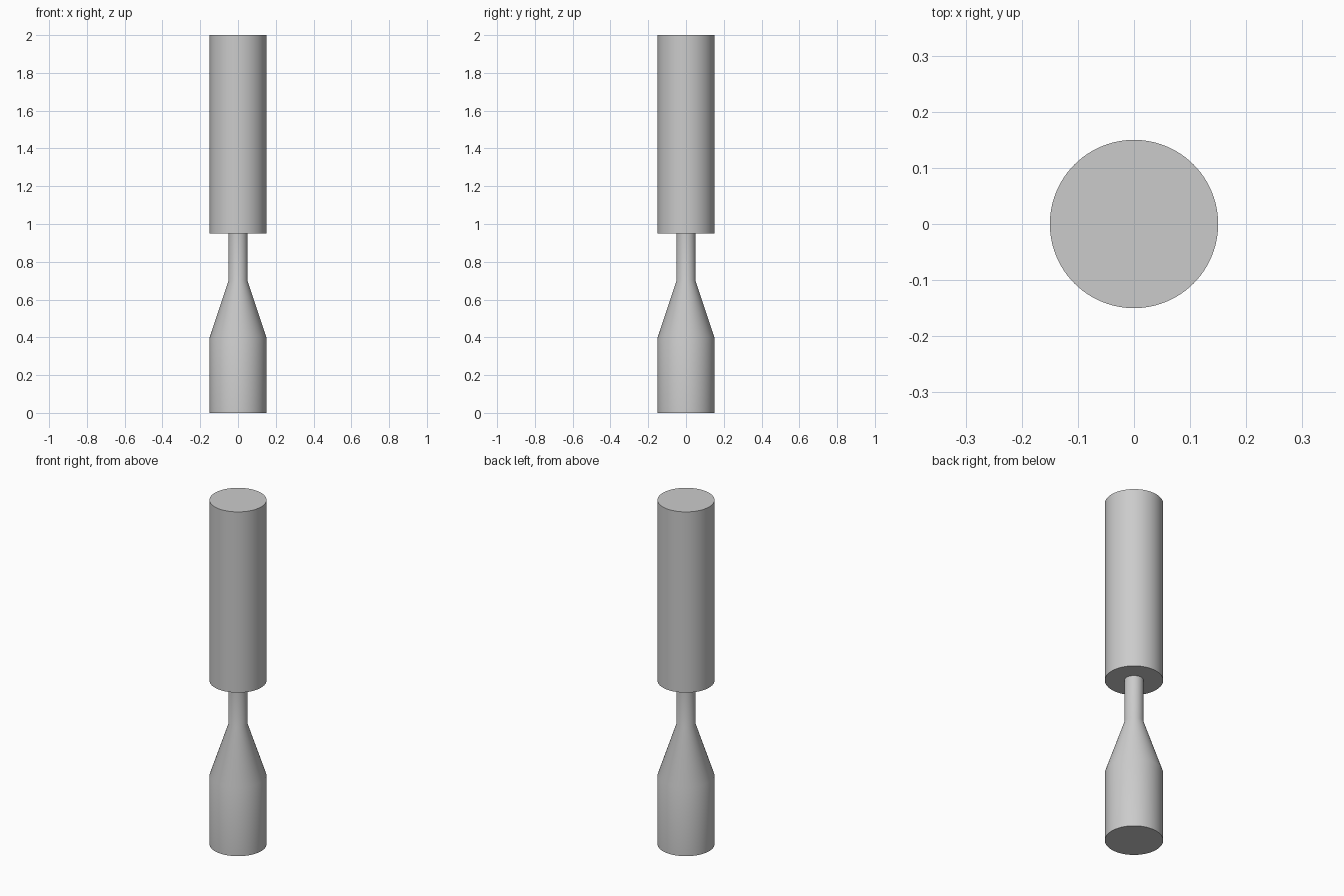
import bpy
import bmesh
import math

cube = bpy.data.objects.get("Cube")
if cube:
    bpy.data.objects.remove(cube, do_unlink=True)

SEGMENTS = 96

grey = bpy.data.materials.new("plain_grey")
grey.use_nodes = True
colour = (0.6, 0.6, 0.6, 1)
grey.diffuse_color = colour
grey.node_tree.nodes["Principled BSDF"].inputs["Base Color"].default_value = colour


def turned_part(name, profile):
    """Spin a (radius, height) profile around z and cap both ends."""
    bm = bmesh.new()
    rings = []
    for radius, z in profile:
        angles = [math.tau * i / SEGMENTS for i in range(SEGMENTS)]
        rings.append([bm.verts.new((radius * math.cos(a), radius * math.sin(a), z))
                      for a in angles])
    for low, high in zip(rings, rings[1:]):
        for i in range(SEGMENTS):
            j = (i + 1) % SEGMENTS
            bm.faces.new((low[i], low[j], high[j], high[i]))
    bm.faces.new(rings[0][::-1])
    bm.faces.new(rings[-1])

    mesh = bpy.data.meshes.new(name)
    bm.to_mesh(mesh)
    bm.free()
    mesh.materials.append(grey)
    obj = bpy.data.objects.new(name, mesh)
    bpy.context.collection.objects.link(obj)
    bpy.ops.object.select_all(action='DESELECT')
    obj.select_set(True)
    bpy.context.view_layer.objects.active = obj
    bpy.ops.object.shade_smooth_by_angle(angle=math.radians(30))
    return obj


# Whole turned body: base, tapered shoulder, thin neck, wide upper cylinder
turned_part("turned_body", [
    (0.15, 0), (0.15, 0.4),
    (0.05, 0.7), (0.05, 0.95),
    (0.15, 0.95), (0.15, 2),
])
